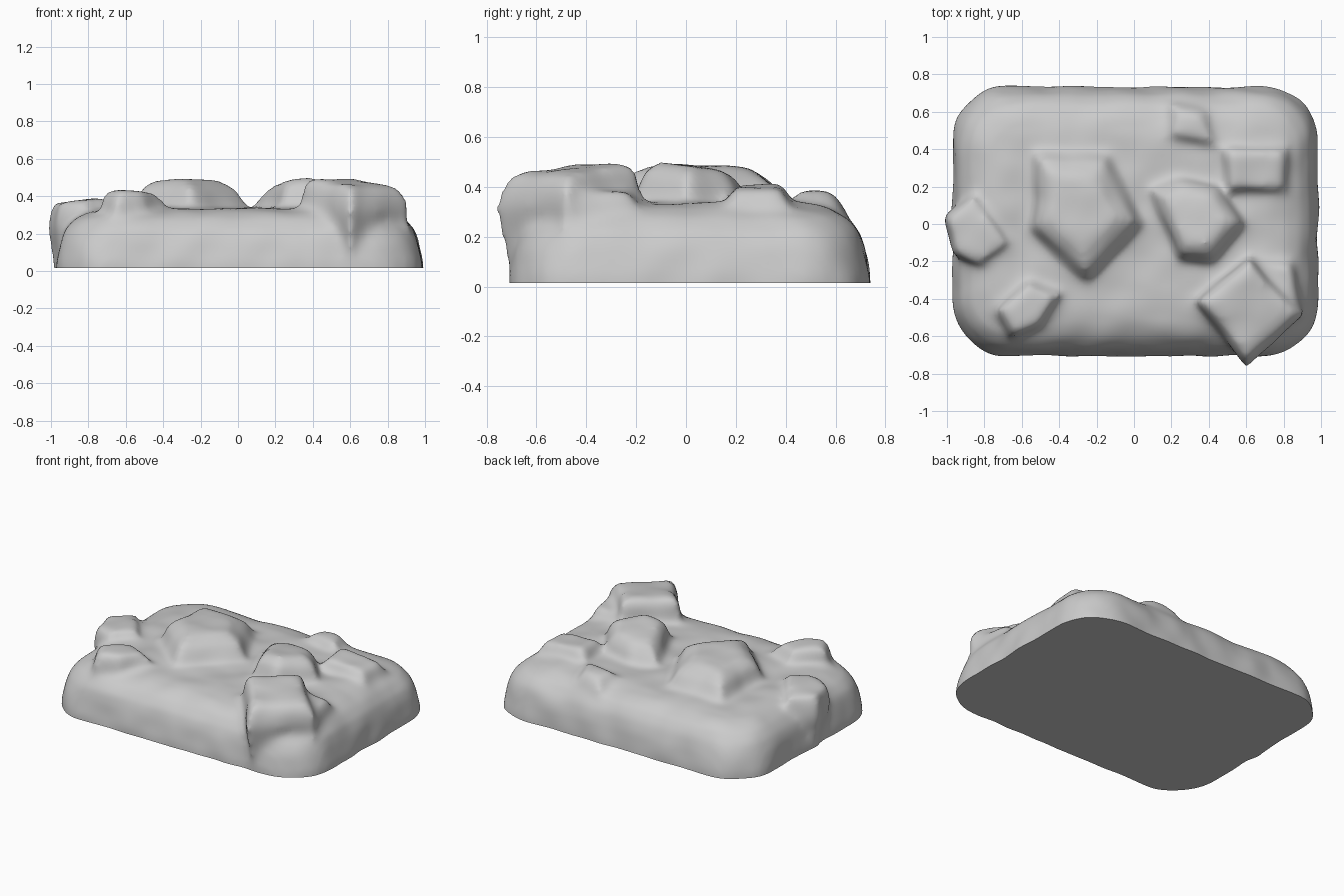
import bpy, bmesh, math
from mathutils import noise

if "Cube" in bpy.data.objects:
    bpy.data.objects.remove(bpy.data.objects["Cube"])


def loft(name, rings):
    """Closed solid skinned through a stack of equal-length point rings."""
    bm = bmesh.new()
    loops = [[bm.verts.new(p) for p in ring] for ring in rings]
    n = len(loops[0])
    for a, b in zip(loops, loops[1:]):
        for i in range(n):
            j = (i + 1) % n
            bm.faces.new((a[i], a[j], b[j], b[i]))
    bm.faces.new(loops[0][::-1])
    bm.faces.new(loops[-1])
    bmesh.ops.recalc_face_normals(bm, faces=bm.faces)
    me = bpy.data.meshes.new(name)
    bm.to_mesh(me)
    bm.free()
    ob = bpy.data.objects.new(name, me)
    bpy.context.collection.objects.link(ob)
    return ob


def rounded_rect(x0, x1, y0, y1, r, z, steps=8):
    pts = []
    corners = ((x1 - r, y1 - r, 0), (x0 + r, y1 - r, 90), (x0 + r, y0 + r, 180), (x1 - r, y0 + r, 270))
    for cx, cy, start in corners:
        for i in range(steps + 1):
            a = math.radians(start + 90 * i / steps)
            pts.append((cx + r * math.cos(a), cy + r * math.sin(a), z))
    return pts


def rock(name, outline, top, taper=0.68, foot=1.0, tilt=(0, 0), shoulder=0.05):
    """Tapered lump with a gently tilted top; foot narrows it towards the ground."""
    cx = sum(p[0] for p in outline) / len(outline)
    cy = sum(p[1] for p in outline) / len(outline)

    def ring(s, z, k=1.0):
        return [(cx + (x - cx) * s, cy + (y - cy) * s,
                 z + k * (tilt[0] * (x - cx) + tilt[1] * (y - cy)) * s) for x, y in outline]
    return loft(name, [ring(foot, 0.0, 0), ring(1, top - 0.14, 0.5),
                       ring((1 + taper) / 2 + 0.04, top - shoulder), ring(taper, top)])


# Slab with a domed edge
levels = [(-0.2, 0), (0.04, 0), (0.15, 0.02), (0.22, 0.045), (0.28, 0.095), (0.315, 0.16), (0.335, 0.26)]
parts = [loft("slab", [rounded_rect(-0.97 + d, 0.985 - d, -0.705 + d, 0.735 - d, max(0.29 - d * 0.4, 0.1), z)
                       for z, d in levels])]

# Rocks embedded in the top
parts += [
    rock("large_rock", [(-0.55, 0.4), (-0.13, 0.39), (-0.05, 0.2), (0.06, 0.0), (-0.25, -0.31),
                        (-0.43, -0.16), (-0.56, -0.03), (-0.53, 0.15)], 0.485, 0.55, tilt=(0, -0.05)),
    rock("centre_rock", [(0.06, 0.2), (0.22, 0.27), (0.46, 0.21), (0.6, 0.0), (0.42, -0.21), (0.24, -0.2)],
         0.475, 0.6, tilt=(0.04, -0.16)),
    rock("front_rock", [(0.62, -0.17), (0.92, -0.48), (0.6, -0.765), (0.32, -0.41)], 0.475, 0.78, 0.8,
         tilt=(-0.08, 0.1)),
    rock("right_rock", [(0.46, 0.42), (0.84, 0.42), (0.84, 0.16), (0.48, 0.16)], 0.405, 0.72, tilt=(-0.1, 0)),
    rock("left_rock", [(-1.02, 0.04), (-0.86, 0.18), (-0.65, -0.11), (-0.82, -0.24), (-0.97, -0.16)], 0.375, 0.8,
         0.8, tilt=(0.1, 0)),
    rock("front_left_rock", [(-0.75, -0.46), (-0.56, -0.28), (-0.36, -0.36), (-0.5, -0.56), (-0.66, -0.62)],
         0.43, 0.68, 0.8, tilt=(-0.08, 0)),
    rock("back_bump", [(0.13, 0.44), (0.17, 0.67), (0.4, 0.63), (0.5, 0.38)], 0.385, 0.5, 0.8, tilt=(0, -0.12)),
    rock("right_front_bump", [(0.6, -0.15), (0.86, -0.18), (0.92, -0.5), (0.65, -0.6)], 0.38, 0.7, 0.9),
]

# Fuse everything into one softened mass
bpy.ops.object.select_all(action='DESELECT')
for p in parts:
    p.select_set(True)
body = parts[0]
bpy.context.view_layer.objects.active = body
bpy.ops.object.join()
remesh = body.modifiers.new("fuse", 'REMESH')
remesh.mode = 'VOXEL'
remesh.voxel_size = 0.02
soften = body.modifiers.new("soften", 'SMOOTH')
soften.factor = 0.5
soften.iterations = 18
bpy.ops.object.modifier_apply(modifier="fuse")
bpy.ops.object.modifier_apply(modifier="soften")
body.name = "rocky_slab"

# Slightly uneven surface, then a flat underside
bm = bmesh.new()
bm.from_mesh(body.data)
bm.normal_update()
for v in bm.verts:
    v.co += v.normal * 0.01 * noise.noise(v.co * 6)
bmesh.ops.bisect_plane(bm, geom=bm.verts[:] + bm.edges[:] + bm.faces[:],
                       plane_co=(0, 0, 0.015), plane_no=(0, 0, -1), clear_outer=True)
bmesh.ops.holes_fill(bm, edges=[e for e in bm.edges if e.is_boundary], sides=0)
bm.to_mesh(body.data)
bm.free()
bpy.ops.object.shade_smooth_by_angle(angle=math.radians(50))
